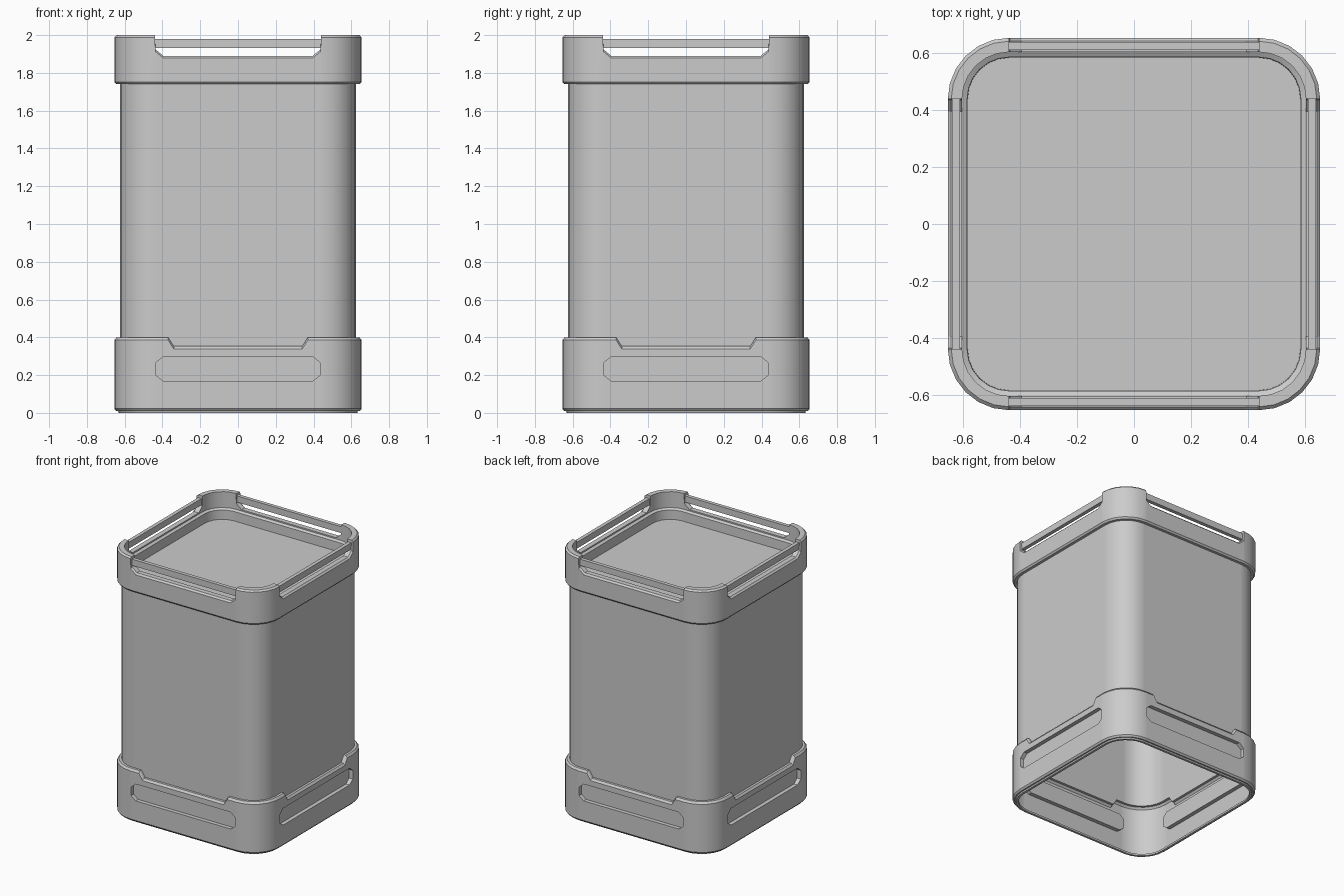
import bpy, bmesh
from math import sin, cos, pi
from mathutils import Matrix, Vector

if "Cube" in bpy.data.objects:
    bpy.data.objects.remove(bpy.data.objects["Cube"])

C = 0.44          # centre of every corner arc
SEG = 6           # facets per corner


def ring(half, ts, z):
    """Rounded-square loop, counter-clockwise; z is a number or a list per side point."""
    zs = z if isinstance(z, list) else [z] * len(ts)
    r = half - C
    side = [Vector((t, -half, h)) for t, h in zip(ts, zs)]
    for i in range(1, SEG):
        a = -pi / 2 + i * pi / 2 / SEG
        side.append(Vector((C + r * cos(a), -C + r * sin(a), zs[0])))
    return [Matrix.Rotation(k * pi / 2, 3, 'Z') @ p for k in range(4) for p in side]


def loft(bm, rings, cap=False):
    rows = [[bm.verts.new(p) for p in r] for r in rings]
    n = len(rows[0])
    for a, b in zip(rows, rows[1:]):
        for i in range(n):
            j = (i + 1) % n
            bm.faces.new((a[i], a[j], b[j], b[i]))
    if cap:
        bm.faces.new(rows[-1])
    return rows


def finish(bm, name):
    me = bpy.data.meshes.new(name)
    bm.normal_update()
    bm.to_mesh(me)
    bm.free()
    ob = bpy.data.objects.new(name, me)
    bpy.context.collection.objects.link(ob)
    bpy.ops.object.select_all(action='DESELECT')
    ob.select_set(True)
    bpy.context.view_layer.objects.active = ob
    bpy.ops.object.shade_smooth_by_angle(angle=pi / 6)
    return ob


def mirrored(half_list):
    """Turn (t, values...) for the positive side into a full symmetric side."""
    return [(-p[0],) + p[1:] for p in half_list] + half_list[::-1]


# Base collar: notched top edge, recessed slot on each side
# columns: t, slot bottom, slot top, collar top
prof = mirrored([(C, .20, .265, .40), (.435, .20, .265, .40), (.397, .17, .297, .40),
                 (.37, .17, .297, .40), (.34, .17, .297, .353)])
ts, lo, hi, top = [list(c) for c in zip(*prof)]
bm = bmesh.new()
low_edge = [t - .015 for t in top]
loft(bm, [ring(.612, ts, .012), ring(.615, ts, 0), ring(.632, ts, 0), ring(.635, ts, .01),
          ring(.645, ts, .01), ring(.655, ts, .022), ring(.655, ts, lo), ring(.655, ts, hi),
          ring(.655, ts, low_edge), ring(.643, ts, top), ring(.625, ts, top)])
bm.normal_update()
for k in range(4):
    n = Matrix.Rotation(k * pi / 2, 3, 'Z') @ Vector((0, -1, 0))
    along = Vector((-n.y, n.x, 0))
    slot = []
    for f in bm.faces:
        c = f.calc_center_median()
        if (c.dot(n) > .654 and f.normal.dot(n) > .99 and abs(c.dot(along)) < .43
                and abs(c.z - .2325) < .02):
            slot.append(f)
    res = bmesh.ops.extrude_face_region(bm, geom=slot)
    moved = [v for v in res['geom'] if isinstance(v, bmesh.types.BMVert)]
    bmesh.ops.translate(bm, verts=moved, vec=n * -.03)
    old = [f for f in slot if f.is_valid]
    if old:
        bmesh.ops.delete(bm, geom=old, context='FACES_ONLY')
finish(bm, "base_collar")

# Body wall, following the notched edge of the base collar
bm = bmesh.new()
loft(bm, [ring(.625, ts, top), ring(.625, ts, 1.74)])
finish(bm, "body_wall")

# Top collar: four corner posts, low sills between them, recessed lid
prof = mirrored([(C, 2.0), (.437, 1.925), (.395, 1.89)])
ts, top = [list(c) for c in zip(*prof)]
bm = bmesh.new()
loft(bm, [ring(.625, ts, 1.74), ring(.645, ts, 1.74), ring(.655, ts, 1.752),
          ring(.655, ts, [t - .012 for t in top]), ring(.643, ts, top),
          ring(.605, ts, top), ring(.605, ts, 1.88), ring(.587, ts, 1.87),
          ring(.585, ts, 1.80)], cap=True)
finish(bm, "top_collar_and_lid")

# Thin rails bridging the corner posts
bm = bmesh.new()
for k in range(4):
    m = (Matrix.Rotation(k * pi / 2, 4, 'Z') @ Matrix.Translation((0, -.626, 1.956))
         @ Matrix.Diagonal((.9, .028, .048, 1)))
    bmesh.ops.create_cube(bm, size=1, matrix=m)
finish(bm, "top_rails")
